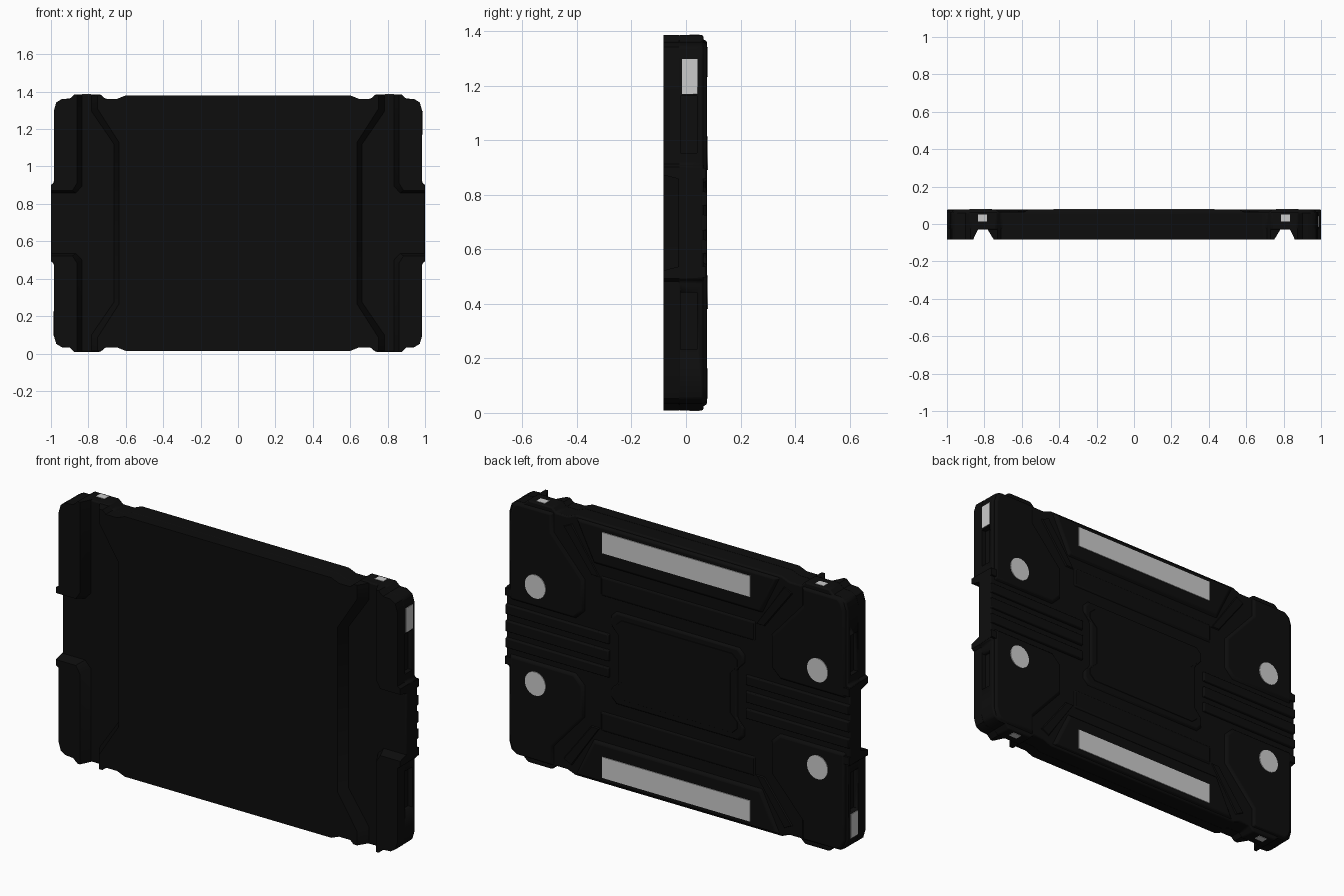
import bpy, bmesh, math

if "Cube" in bpy.data.objects:
    bpy.data.objects.remove(bpy.data.objects["Cube"])

MID = 0.697  # height of the centre line


def material(name, v):
    m = bpy.data.materials.new(name)
    m.diffuse_color = (v, v, v, 1)
    m.use_nodes = True
    m.node_tree.nodes["Principled BSDF"].inputs["Base Color"].default_value = m.diffuse_color
    return m


black = material("black rubber", 0.004)
white = material("pale grey", 0.6)


def finish(ob, mat, bevel=0.0, mirror=""):
    ob.data.materials.append(mat)
    ob.location.z = MID
    bpy.ops.object.select_all(action='DESELECT')
    bpy.context.view_layer.objects.active = ob
    ob.select_set(True)
    bpy.ops.object.shade_smooth_by_angle(angle=math.radians(35))
    if bevel:
        b = ob.modifiers.new("round", 'BEVEL')
        b.width, b.segments, b.limit_method = bevel, 2, 'ANGLE'
        b.angle_limit = math.radians(40)
    if mirror:
        m = ob.modifiers.new("mirror", 'MIRROR')
        m.use_axis = tuple(a in mirror for a in "xyz")
        m.use_mirror_merge = False
    return ob


def loft(name, a, ya, b, yb, mat=black, bevel=0.0, mirror=""):
    """Solid between outline a at depth ya and outline b at depth yb."""
    bm = bmesh.new()
    va = [bm.verts.new((x, ya, z)) for x, z in a]
    vb = [bm.verts.new((x, yb, z)) for x, z in b]
    n = len(a)
    bm.faces.new(va)
    bm.faces.new(vb[::-1])
    for i in range(n):
        j = (i + 1) % n
        bm.faces.new((va[j], va[i], vb[i], vb[j]))
    bmesh.ops.recalc_face_normals(bm, faces=bm.faces)
    me = bpy.data.meshes.new(name)
    bm.to_mesh(me)
    bm.free()
    ob = bpy.data.objects.new(name, me)
    bpy.context.collection.objects.link(ob)
    return finish(ob, mat, bevel, mirror)


def rect(x0, x1, z0, z1):
    return [(x0, z0), (x1, z0), (x1, z1), (x0, z1)]


def half(q):   # add the left half of a right-hand outline
    return q + [(-x, z) for x, z in reversed(q)]


def full(q):   # complete an upper right quarter outline
    return half(q + [(x, -z) for x, z in reversed(q)])


# Outline pieces of the upper right quarter
top_edge = [(.60, .683), (.645, .665), (.71, .665)]
corner = [(.875, .688), (.90, .665), (.945, .662), (.972, .645), (.985, .60),
          (.985, .215), (1.0, .205)]

# Main shell
body = loft("shell", full(top_edge + [(.735, .688)] + corner), -.03,
            full(top_edge + [(.735, .688)] + corner), .064, bevel=.007)

# Strap slots cut in the sides
slot = loft("slot_cutter", rect(.96, 1.1, .255, .465), -.02,
            rect(.96, 1.1, .255, .465), .04, mirror="xz")
slot.hide_render = True
slot.hide_set(True)
cut = body.modifiers.new("slots", 'BOOLEAN')
cut.object, cut.solver = slot, 'EXACT'

# Front panel with sloped sides
loft("front_panel",
     full(top_edge + [(.73, .683), (.75, .683), (.75, .61), (.635, .43)]), -.083,
     full(top_edge + [(.73, .683), (.785, .683), (.785, .595), (.665, .42)]), -.025)

# Raised front corners
loft("front_corner",
     [(.86, .688)] + corner + [(1, .175), (.885, .175), (.86, .215)], -.083,
     [(.832, .688)] + corner + [(1, .16), (.865, .16), (.832, .195)], -.025,
     mirror="xz")

# Rear corner pads
pad = [(.735, .655), (.735, .56), (.555, .36), (.555, .20), (.60, .155),
       (.965, .155), (.965, .60), (.95, .64), (.93, .655)]
pad_base = [(.715, .67), (.715, .565), (.535, .365), (.535, .19), (.59, .137),
            (.98, .137), (.98, .605), (.965, .65), (.94, .667)]
loft("rear_corner_pad", pad, .077, pad_base, .055, bevel=.005, mirror="xz")

# Rear end panels carrying the long strips
loft("rear_end_panel", half([(.57, .665), (.48, .475)]), .077,
     half([(.605, .678), (.495, .455)]), .055, bevel=.005, mirror="z")

# Diagonal ribs and central frame
loft("diagonal_rib", [(.62, .63), (.66, .61), (.50, .40), (.46, .40)], .07,
     [(.61, .64), (.675, .61), (.51, .39), (.445, .39)], .055, mirror="xz")
loft("rear_crossbar", rect(-.44, .44, .31, .40), .07,
     rect(-.46, .46, .295, .415), .055, bevel=.004, mirror="z")

# Ticket shaped centre plate
ticket = [(.35, .235), (.38, .205), (.38, .165), (.34, .12)]
loft("centre_plate", full(ticket), .075,
     full([(x + .015, z + .015) for x, z in ticket]), .055, bevel=.004)
loft("centre_inlay", full([(x - .03, z * .88) for x, z in ticket]), .077,
     full([(x - .025, z * .9) for x, z in ticket]), .07)

# Horizontal ribs running to the sides
for z, h in ((0, .027), (.088, .024)):
    loft("side_rib", rect(.40, .998, z - h, z + h), .077,
         rect(.39, 1.0, z - h - .008, z + h + .008), .04, bevel=.004,
         mirror="xz" if z else "x")

# Bumper blocks at the ends of the side band
loft("side_bumper", rect(.95, 1.0, .16, .20), .074,
     rect(.95, 1.0, .16, .205), -.03, mirror="xz")

# Long strips and round feet on the back
strip = rect(-.43, .43, .535, .645)
loft("rear_strip", strip, .081, strip, .07, white, mirror="z")
disc = [(.82 + .06 * math.cos(t * math.tau / 32), .255 + .062 * math.sin(t * math.tau / 32))
        for t in range(32)]
loft("round_foot", disc, .081, disc, .07, white, mirror="xz")

# Small square plates on the top and bottom bumps
tab = rect(.785, .835, .682, .690)
loft("edge_plate", tab, .05, tab, .013, white, mirror="xz")

# Side plates, one at the top right and one at the bottom left
for s in (1, -1):
    plate = [(s * x, s * z) for x, z in rect(.98, .988, .473, .60)]
    loft("side_plate", plate, .043, plate, -.015, white)
